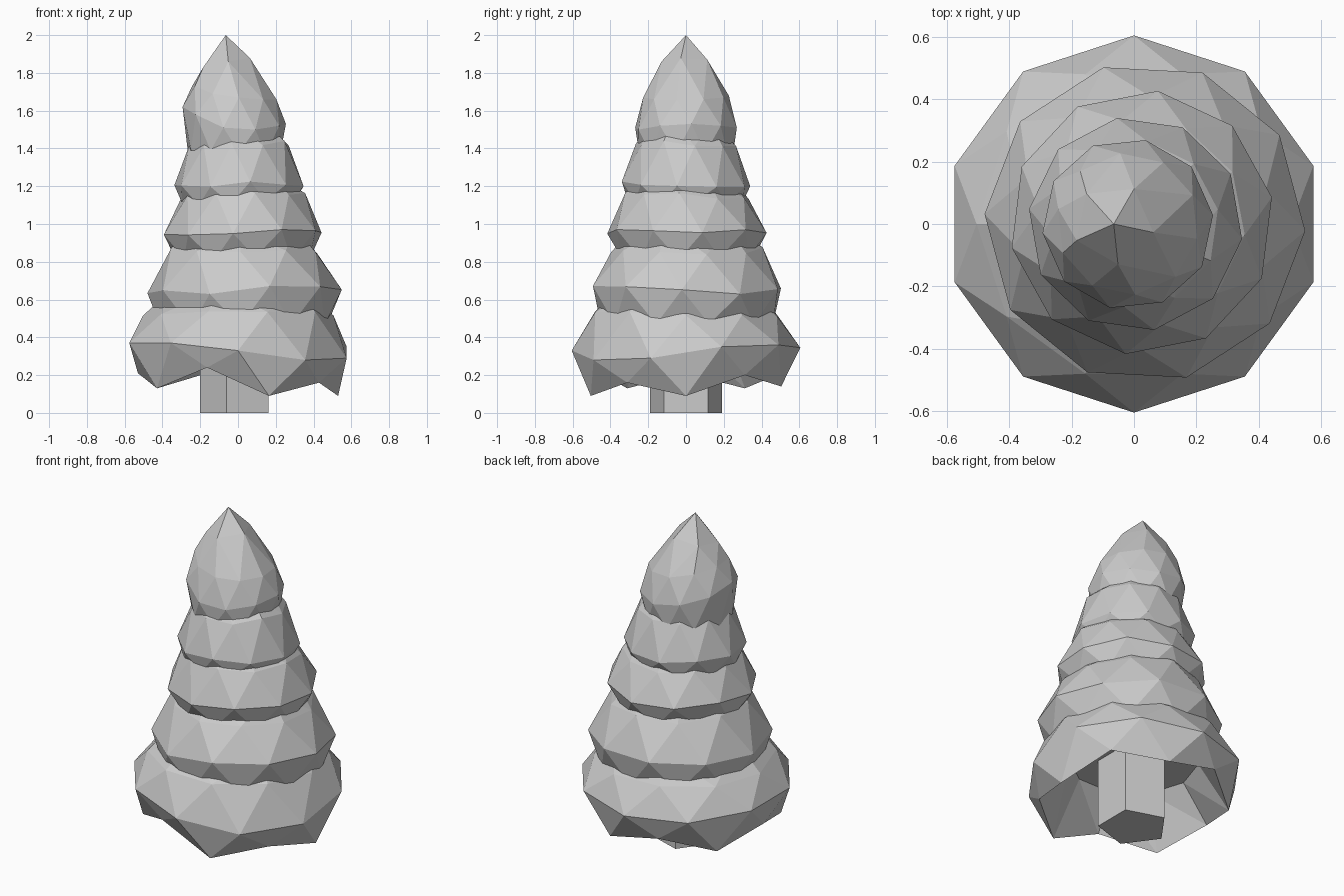
import bpy
import bmesh
import random
from math import cos, sin, radians

cube = bpy.data.objects.get("Cube")
if cube:
    bpy.data.objects.remove(cube, do_unlink=True)

random.seed(4)

# One plain grey for the whole tree
GREY = (0.6, 0.6, 0.6, 1.0)
grey = bpy.data.materials.new("light_grey")
grey.use_nodes = True
grey.diffuse_color = GREY
grey.node_tree.nodes["Principled BSDF"].inputs["Base Color"].default_value = GREY


def finish(name, bm):
    """Turn a bmesh into a flat shaded grey object."""
    bmesh.ops.recalc_face_normals(bm, faces=bm.faces)
    mesh = bpy.data.meshes.new(name)
    bm.to_mesh(mesh)
    bm.free()
    mesh.materials.append(grey)
    obj = bpy.data.objects.new(name, mesh)
    bpy.context.collection.objects.link(obj)
    return obj


def ring(bm, count, start, radius, heights, center):
    """Ring of vertices; heights gives one z per vertex."""
    verts = []
    for i in range(count):
        a = radians(start + 360 / count * i)
        verts.append(bm.verts.new((center[0] + radius * cos(a),
                                   center[1] + radius * sin(a), heights[i])))
    return verts


def tier(name, center, turn, rim, belly, shoulder, crown, tip,
         wobble=0.015, hollow=None):
    """Faceted bell; each level is (radius, z or list of z).
    hollow (radius, z) closes the underside with a raised recess."""
    def heights(level, count=10):
        z = level[1]
        if isinstance(z, list):
            return z
        return [z + random.uniform(-wobble, wobble) for _ in range(count)]

    bm = bmesh.new()
    low = ring(bm, 10, turn, rim[0], heights(rim), center)
    mid = ring(bm, 10, turn + 18, belly[0], heights(belly), center)
    top = ring(bm, 10, turn + 36, shoulder[0], heights(shoulder), center)
    cap = ring(bm, 5, turn + 36, crown[0], heights(crown, 5), tip)
    apex = bm.verts.new(tip)
    for i in range(10):
        j = (i + 1) % 10
        # Two staggered bands of triangles
        bm.faces.new((low[i], low[j], mid[i]))
        bm.faces.new((mid[i], low[j], mid[j]))
        bm.faces.new((mid[i], mid[j], top[i]))
        bm.faces.new((top[i], mid[j], top[j]))
    for k in range(5):
        a, b, c = top[2 * k], top[2 * k + 1], top[(2 * k + 2) % 10]
        p, q = cap[k], cap[(k + 1) % 5]
        for tri in ((a, b, p), (b, q, p), (b, c, q), (p, q, apex)):
            bm.faces.new(tri)
    if hollow:
        inner = ring(bm, 10, turn, hollow[0], [hollow[1]] * 10, center)
        bm.faces.new(inner)
        for i in range(10):
            j = (i + 1) % 10
            bm.faces.new((low[i], inner[i], inner[j]))
            bm.faces.new((low[i], inner[j], low[j]))
    return finish(name, bm)


# Five-sided trunk
bm = bmesh.new()
foot = ring(bm, 5, 36, 0.2, [0] * 5, (0, 0))
head = ring(bm, 5, 36, 0.2, [0.5] * 5, (0, 0))
bm.faces.new(foot)
bm.faces.new(head)
for i in range(5):
    j = (i + 1) % 5
    bm.faces.new((foot[i], foot[j], head[j], head[i]))
finish("trunk", bm)

# Foliage, from the ragged skirt up to the pointed top
skirt_rim = [0.09, 0.20, 0.14, 0.21, 0.13, 0.21, 0.13, 0.24, 0.09, 0.16]
skirt_belly = [0.35, 0.36, 0.345, 0.35, 0.37, 0.37, 0.37, 0.33, 0.28, 0.29]
top_belly = [1.52, 1.51, 1.54, 1.58, 1.62, 1.58, 1.51, 1.5, 1.52, 1.53]
top_shoulder = [1.67, 1.68, 1.71, 1.73, 1.73, 1.69, 1.67, 1.66, 1.66, 1.66]
top_crown = [1.87, 1.85, 1.83, 1.86, 1.88]
tier("foliage_skirt", (0, 0), 0, (0.53, skirt_rim), (0.605, skirt_belly),
     (0.505, 0.525), (0.37, 0.67), (0.02, 0, 0.74), hollow=(0.36, 0.42))
tier("foliage_lower", (0.035, 0.005), 15, (0.455, 0.45), (0.515, 0.65),
     (0.402, 0.855), (0.3, 0.98), (0.02, 0, 1.04), 0.025)
tier("foliage_middle", (0.025, 0.005), -7, (0.355, 0.82), (0.425, 0.96),
     (0.333, 1.145), (0.24, 1.26), (0.01, 0, 1.32), 0.02)
tier("foliage_upper", (0.005, 0), 10, (0.305, 1.11), (0.345, 1.21),
     (0.268, 1.425), (0.18, 1.53), (-0.01, 0, 1.58), 0.015)
tier("foliage_top", (-0.02, 0), 24, (0.25, 1.38), (0.275, top_belly),
     (0.228, top_shoulder), (0.13, top_crown), (-0.065, 0, 2.0), 0.012)
